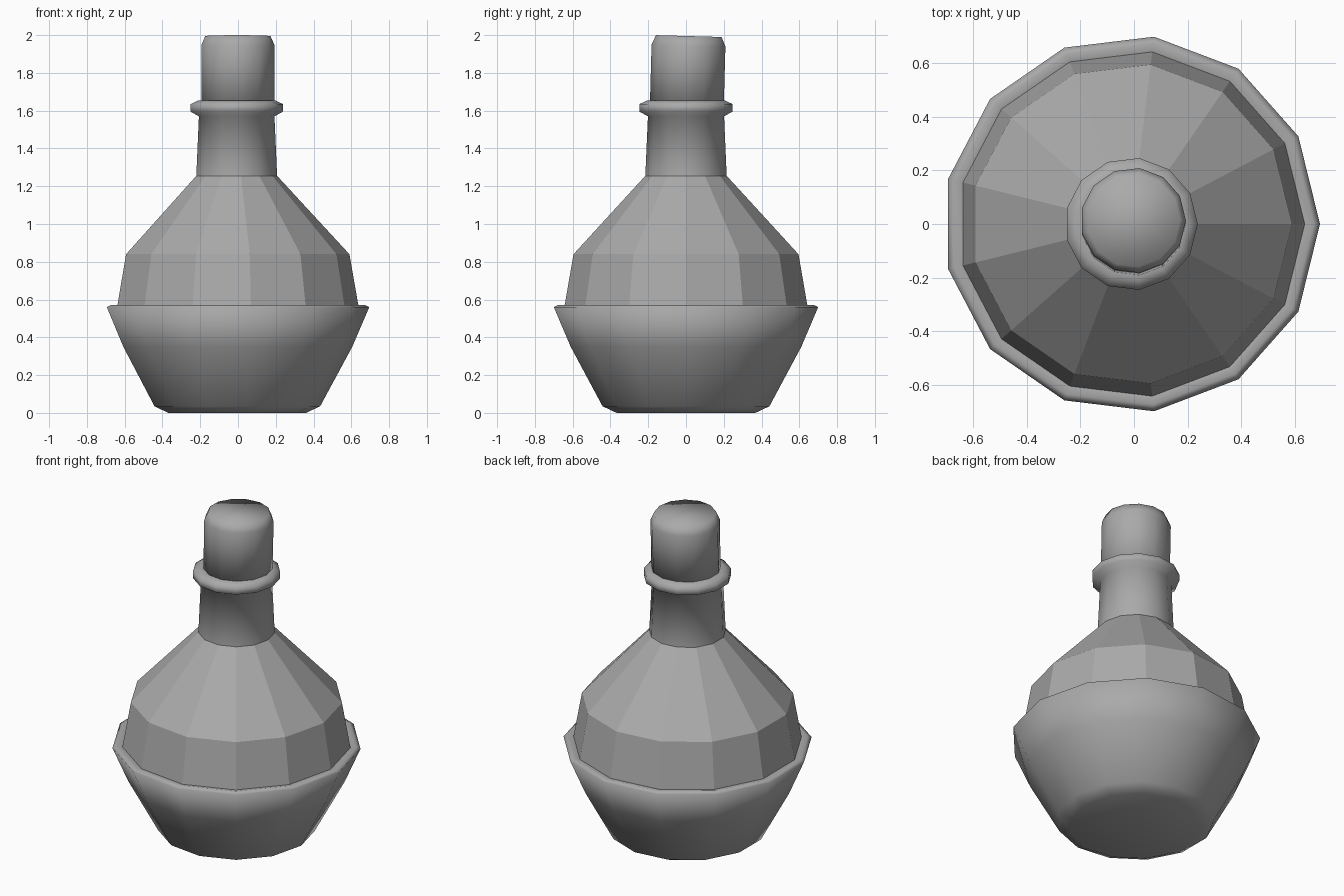
import bpy
import bmesh
from math import cos, sin, tau, radians

SIDES = 13
CENTRE_X = -0.01

cube = bpy.data.objects.get("Cube")
if cube:
    bpy.data.objects.remove(cube, do_unlink=True)

grey = bpy.data.materials.new("plain grey")
grey.use_nodes = True
colour = (0.4, 0.4, 0.4, 1)
grey.diffuse_color = colour
grey.node_tree.nodes["Principled BSDF"].inputs["Base Color"].default_value = colour


def turned(name, profile, smooth, cap_bottom=False, cap_top=False):
    """Turn a (radius, height) profile into a thirteen-sided part."""
    bm = bmesh.new()
    rings = [[bm.verts.new((r * cos(tau * i / SIDES), r * sin(tau * i / SIDES), z))
              for i in range(SIDES)] for r, z in profile]
    for low, high in zip(rings, rings[1:]):
        for i in range(SIDES):
            j = (i + 1) % SIDES
            bm.faces.new((low[i], low[j], high[j], high[i]))
    if cap_bottom:
        bm.faces.new(rings[0][::-1])
    if cap_top:
        bm.faces.new(rings[-1])
    for face in bm.faces:
        face.smooth = smooth
    mesh = bpy.data.meshes.new(name)
    bm.to_mesh(mesh)
    bm.free()
    mesh.materials.append(grey)
    obj = bpy.data.objects.new(name, mesh)
    obj.location.x = CENTRE_X
    bpy.context.collection.objects.link(obj)
    return obj


# Smooth lower bowl with a rolled rim
turned("bowl", [(0.37, 0), (0.445, 0.035), (0.615, 0.35), (0.705, 0.56),
                (0.68, 0.572), (0.648, 0.565)], True, cap_bottom=True)

# Faceted shoulder
turned("shoulder", [(0.648, 0.565), (0.6, 0.84), (0.217, 1.255)], False)

# Smooth neck with its collar
turned("neck", [(0.217, 1.255), (0.203, 1.57), (0.248, 1.595), (0.248, 1.635),
                (0.205, 1.655), (0.17, 1.65)], True)

# Stopper, seated at a slight tilt
stopper = turned("stopper", [(0.197, -0.05), (0.197, 0.295), (0.175, 0.345)],
                 True, cap_bottom=True, cap_top=True)
stopper.location = (-0.003, 0.005, 1.65)
stopper.rotation_euler.x = radians(-1.6)
